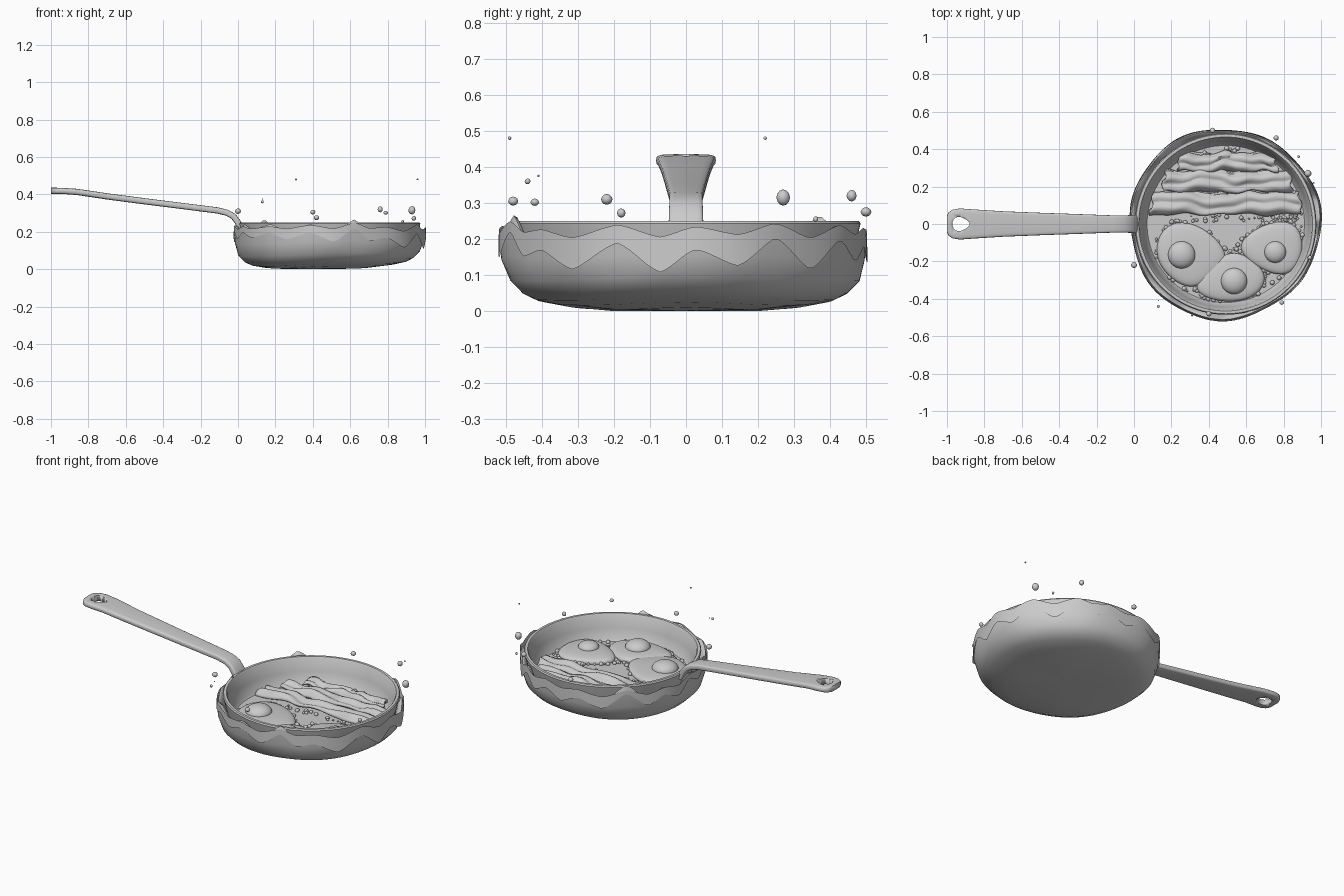
import bpy, bmesh, math, random
from mathutils import Vector

if "Cube" in bpy.data.objects:
    bpy.data.objects.remove(bpy.data.objects["Cube"])
random.seed(4)
CX, FLOOR = 0.49, 0.10

grey = bpy.data.materials.new("plain_grey")
grey.use_nodes = True
grey.diffuse_color = (0.6, 0.6, 0.6, 1)
grey.node_tree.nodes["Principled BSDF"].inputs["Base Color"].default_value = (0.6, 0.6, 0.6, 1)


def finish(name, bm, angle=40):
    bmesh.ops.recalc_face_normals(bm, faces=bm.faces)
    mesh = bpy.data.meshes.new(name)
    bm.to_mesh(mesh)
    bm.free()
    obj = bpy.data.objects.new(name, mesh)
    bpy.context.collection.objects.link(obj)
    mesh.materials.append(grey)
    bpy.ops.object.select_all(action="DESELECT")
    obj.select_set(True)
    bpy.context.view_layer.objects.active = obj
    bpy.ops.object.shade_smooth_by_angle(angle=math.radians(angle))
    return obj


def skin(bm, rings, closed=True, caps=True):
    """Bridge successive rings of points with quads."""
    loops = [[bm.verts.new(p) for p in ring] for ring in rings]
    n = len(loops[0])
    for a, b in zip(loops, loops[1:]):
        for i in range(n if closed else n - 1):
            j = (i + 1) % n
            bm.faces.new((a[i], a[j], b[j], b[i]))
    if caps:
        bm.faces.new(loops[0])
        bm.faces.new(loops[-1])


def circle(r, z, n=96):
    return [(CX + r * math.cos(math.tau * i / n), r * math.sin(math.tau * i / n), z) for i in range(n)]


# Pan body, a turned profile from the outer base to the cooking surface
profile = [(0.40, 0.05), (0.44, 0.08), (0.47, 0.18), (0.485, 0.243), (0.48, 0.25),
           (0.465, 0.25), (0.46, 0.243), (0.445, 0.17), (0.428, 0.11), (0.42, FLOOR)]
bm = bmesh.new()
skin(bm, [circle(r, z) for r, z in profile])
finish("pan_body", bm)

# Jagged wrap around the pan: tip and notch heights by angle in degrees
TIPS = [(-180, .25), (-167, .2), (-155, .24), (-143, .21), (-128, .24), (-116, .2), (-101, .24),
        (-87, .185), (-74, .265), (-64, .19), (-53, .21), (-38, .15), (-22, .23), (-8, .14),
        (3, .21), (16, .16), (29, .245), (43, .15), (57, .24), (67, .175), (78, .22), (90, .17),
        (103, .22), (118, .17), (133, .265), (147, .17), (158, .22), (169, .18), (180, .25)]


def edge_height(deg):
    for (a, za), (b, zb) in zip(TIPS, TIPS[1:]):
        if a <= deg <= b:
            t = (deg - a) / (b - a)
            return za + (zb - za) * (0.5 * t + 0.5 * t * t * (3 - 2 * t))


def wrap_ring(r, z, lift):
    """lift blends from the lower bowl (0) to the jagged edge (1)."""
    ring = []
    for i in range(180):
        deg = -180 + 2 * i
        a = math.radians(deg)
        wob = 0.007 * math.sin(3 * a + 1) + 0.005 * math.sin(7 * a)
        rr = r + wob * min(1, r / 0.4) * (1 if r > 0.487 else 0.3)
        low = z + 0.025 * r * math.cos(a) + 0.008 * r * math.cos(4 * a)
        h = low * (1 - lift) + (edge_height(deg) + z) * lift
        ring.append((0.485 + rr * math.cos(a), rr * math.sin(a), max(0, h)))
    return ring


bm = bmesh.new()
skin(bm, [wrap_ring(*row) for row in [
    (0.04, 0, 0), (0.22, 0.002, 0), (0.34, 0.013, 0), (0.41, 0.026, 0), (0.45, 0.045, 0),
    (0.485, 0.08, 0), (0.504, 0.11, 0.15), (0.511, 0.14, 0.4), (0.512, -0.02, 0.9),
    (0.501, 0, 1), (0.492, -0.005, 1), (0.478, -0.04, 1), (0.455, 0.09, 0)]], caps=True)
finish("jagged_wrap", bm, 60)

# Handle: stations of x, centre height and half width
stations = [(0.015, .215, .048), (0.0, .25, .048), (-.025, .283, .047), (-.06, .302, .046),
            (-.11, .314, .046), (-.3, .338, .053), (-.5, .363, .06), (-.7, .389, .068),
            (-.86, .413, .078), (-.93, .418, .083), (-.97, .419, .077), (-.99, .419, .064), (-1, .419, .045)]
bm = bmesh.new()
rings = []
for i, (x, z, w) in enumerate(stations):
    p, q = stations[max(i - 1, 0)], stations[min(i + 1, len(stations) - 1)]
    normal = Vector((p[1] - q[1], 0, q[0] - p[0])).normalized()
    ring = []
    for k in range(20):
        a = math.tau * k / 20
        c, s = math.cos(a), math.sin(a)
        side = math.copysign(abs(c) ** 0.3, c) * w
        up = math.copysign(abs(s) ** 0.5, s) * 0.0165
        ring.append(Vector((x, side, z)) + normal * up)
    rings.append(ring)
skin(bm, rings)
handle = finish("handle", bm)

# Teardrop hanging hole
bm = bmesh.new()
drop = []
for k in range(32):
    a = math.tau * k / 32
    drop.append((-.925 + .046 * math.cos(a), .036 * math.sin(a) * (1 - .3 * math.cos(a))))
skin(bm, [[(x, y, z) for x, y in drop] for z in (.3, .55)])
cutter = finish("hole_cutter", bm)
cutter.hide_render = True
cutter.hide_viewport = True
cut = handle.modifiers.new("hanging_hole", "BOOLEAN")
cut.operation = "DIFFERENCE"
cut.object = cutter


# Bacon strips, rippled and thickened sheets
def bacon(name, left, right, low, high, phase):
    bm = bmesh.new()
    nx, ny = 48, 12
    rows = []
    for j in range(ny + 1):
        v = j / ny
        row = []
        for i in range(nx + 1):
            u = i / nx
            x = left + (right - left) * u + 0.02 * (0.5 - v) * (1 if u > .5 else -1)
            x += 0.008 * math.sin(v * 9 + phase)
            y = low + (high - low) * v + 0.006 * math.sin(u * 17 + phase) + 0.004 * math.sin(u * 31)
            z = FLOOR + 0.014 + 0.018 * math.sin(math.pi * min(1, v * 1.1))
            z += 0.009 * math.sin(v * 11 + 1.5 * math.sin(u * 9 + phase)) + 0.005 * math.sin(u * 21 + phase)
            row.append((x, y, z))
        rows.append(row)
    skin(bm, rows, closed=False, caps=False)
    obj = finish(name, bm, 60)
    thick = obj.modifiers.new("thickness", "SOLIDIFY")
    thick.thickness = 0.014
    thick.offset = 0


bacon("bacon_back", .24, .76, .285, .38, 0)
bacon("bacon_middle", .16, .84, .175, .285, 2)
bacon("bacon_front", .095, .89, .055, .17, 4)

# Fried eggs: soft whites with domed yolks
EGGS = [((.255, -.165), .073, [(.21, .02), (.37, -.01), (.52, -.165), (.43, -.27), (.3, -.37), (.12, -.23), (.12, -.07)]),
        ((.535, -.305), .07, [(.54, -.13), (.71, -.24), (.69, -.36), (.56, -.425), (.38, -.4), (.31, -.33), (.43, -.2)]),
        ((.755, -.15), .058, [(.55, -.1), (.69, .0), (.83, .02), (.9, -.05), (.9, -.2), (.8, -.3), (.6, -.2)])]
bubbles = []
for n, ((yx, yy), yr, outline) in enumerate(EGGS, 1):
    bm = bmesh.new()
    rings = []
    for s, h in [(1, -.01), (1.03, .005), (1, .02), (.85, .03), (.5, .036), (.15, .037)]:
        rings.append([(yx + (x - yx) * s, yy + (y - yy) * s, FLOOR + h) for x, y in outline])
    skin(bm, rings)
    white = finish(f"egg_white_{n}", bm, 180)
    white.modifiers.new("soft", "SUBSURF").levels = 3
    white.modifiers["soft"].render_levels = 3
    bm = bmesh.new()
    bmesh.ops.create_uvsphere(bm, u_segments=32, v_segments=16, radius=yr)
    for v in bm.verts:
        v.co = (v.co.x + yx, v.co.y + yy, v.co.z * 0.6 + FLOOR + .033)
    finish(f"egg_yolk_{n}", bm)
    for (ax, ay), (bx, by) in zip(outline, outline[1:] + outline[:1]):
        for k in range(6):
            t = random.random()
            bubbles.append((ax + (bx - ax) * t, ay + (by - ay) * t))

# Frying bubbles around the eggs, bacon and pan edge
bubbles += [(random.uniform(.3, .88), random.uniform(.015, .05)) for _ in range(45)]
for _ in range(45):
    a = math.radians(random.uniform(-75, 130))
    r = random.uniform(.385, .41)
    bubbles.append((CX + r * math.cos(a), r * math.sin(a)))
bm = bmesh.new()


def ball(bm, centre, r, stretch=1.0):
    made = bmesh.ops.create_icosphere(bm, subdivisions=2, radius=r)["verts"]
    for v in made:
        v.co.z *= stretch
        v.co += Vector(centre)


for x, y in bubbles:
    if math.hypot(x - CX, y) < .415:
        ball(bm, (x, y, FLOOR + .004), random.uniform(.005, .013))
finish("frying_bubbles", bm, 180)

# Splashed droplets above the rim
bm = bmesh.new()
for x, y, z, r in [(0, -.22, .31, .016), (.13, -.44, .36, .008), (.13, -.41, .375, .003), (.42, .5, .275, .015),
                   (.4, -.48, .305, .014), (.76, .46, .32, .014), (.79, -.42, .302, .012), (.93, .27, .315, .019),
                   (.96, .22, .48, .005), (.31, -.49, .48, .005), (.94, -.18, .272, .012), (.88, .36, .255, .007)]:
    ball(bm, (x, y, z), r, random.uniform(.8, 1.2))
finish("splash_droplets", bm, 180)
